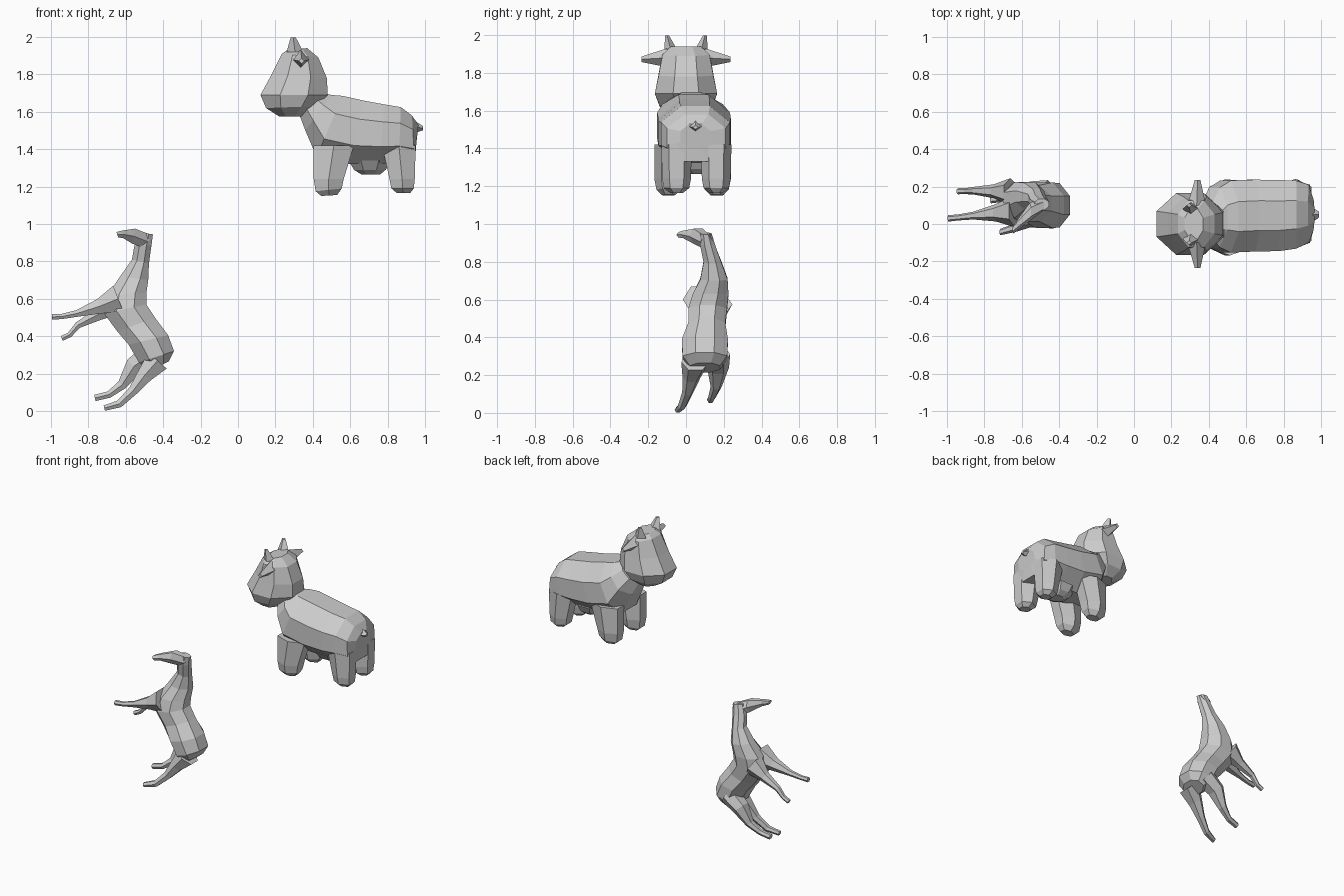
import bpy, bmesh, math
from mathutils import Vector


def loft(name, stations, sides=8):
    """Skin rings. Each station: x1, z1, x2, z2 (opposite edge points), y centre, y half-width."""
    bm = bmesh.new()
    k = 1 / math.cos(math.pi / sides)
    rings = []
    for x1, z1, x2, z2, y, w in stations:
        c = Vector(((x1 + x2) / 2, y, (z1 + z2) / 2))
        a = Vector(((x1 - x2) / 2, 0, (z1 - z2) / 2))
        ring = []
        for i in range(sides):
            t = 2 * math.pi * (i + 0.5) / sides
            ring.append(bm.verts.new(c + a * math.cos(t) * k + Vector((0, w * math.sin(t) * k, 0))))
        rings.append(ring)
    for r, s in zip(rings, rings[1:]):
        for i in range(sides):
            j = (i + 1) % sides
            bm.faces.new((r[i], r[j], s[j], s[i]))
    bm.faces.new(rings[0])
    bm.faces.new(rings[-1])
    bmesh.ops.recalc_face_normals(bm, faces=bm.faces)
    me = bpy.data.meshes.new(name)
    bm.to_mesh(me)
    bm.free()
    ob = bpy.data.objects.new(name, me)
    bpy.context.collection.objects.link(ob)
    return ob


def limb(name, pts, sides=6):
    """Tapered limb through points x, y, z, radius."""
    st = []
    for i, (x, y, z, r) in enumerate(pts):
        p, q = pts[max(i - 1, 0)], pts[min(i + 1, len(pts) - 1)]
        t = Vector((q[0] - p[0], q[2] - p[2])).normalized()
        nx, nz = -t.y * r, t.x * r
        st.append((x + nx, z + nz, x - nx, z - nz, y, r))
    return loft(name, st, sides)


def spike(name, base, tip, ax, az):
    """Pointed part leaving a base point sideways or upward."""
    bm = bmesh.new()
    b, t = Vector(base), Vector(tip)
    ring = [bm.verts.new(b + o) for o in (ax, az, -ax, -az)]
    top = [bm.verts.new(t + o * 0.3) for o in (ax, az, -ax, -az)]
    for i in range(4):
        j = (i + 1) % 4
        bm.faces.new((ring[i], ring[j], top[j], top[i]))
    bm.faces.new(ring)
    bm.faces.new(top)
    bmesh.ops.recalc_face_normals(bm, faces=bm.faces)
    me = bpy.data.meshes.new(name)
    bm.to_mesh(me)
    bm.free()
    bpy.context.collection.objects.link(bpy.data.objects.new(name, me))


# Cow: body
loft("cow_body", [
    (.46, 1.70, .33, 1.58, .02, .10),
    (.50, 1.69, .36, 1.50, .035, .16),
    (.56, 1.685, .42, 1.36, .04, .193),
    (.67, 1.66, .60, 1.32, .045, .192),
    (.78, 1.64, .76, 1.32, .045, .19),
    (.87, 1.625, .86, 1.33, .05, .182),
    (.93, 1.58, .945, 1.33, .055, .155),
    (.965, 1.53, .95, 1.40, .05, .08)])
spike("cow_tail", (.94, .05, 1.52), (.99, .05, 1.512), Vector((0, .05, 0)), Vector((0, 0, .035)))

# Cow: head
loft("cow_head", [
    (.27, 1.935, .37, 1.94, 0, .08),
    (.235, 1.91, .43, 1.89, 0, .125),
    (.18, 1.80, .475, 1.78, 0, .145),
    (.12, 1.69, .48, 1.69, 0, .165),
    (.15, 1.62, .42, 1.63, 0, .14),
    (.22, 1.575, .34, 1.575, 0, .08)])
for s, side in ((-1, "right"), (1, "left")):
    spike(f"cow_ear_{side}", (.335, s * .10, 1.88), (.34, s * .235, 1.872),
          Vector((.05, 0, 0)), Vector((0, 0, .05)))
    spike(f"cow_horn_{side}", (.305, s * .08, 1.92), (.295, s * .10, 1.998),
          Vector((.045, 0, 0)), Vector((0, .035, 0)))
    # Cow: legs
    y = .035 + s * .128
    loft(f"cow_front_leg_{side}", [
        (.405, 1.42, .62, 1.42, y, .065),
        (.405, 1.24, .565, 1.24, y, .065),
        (.415, 1.175, .555, 1.19, y, .055),
        (.445, 1.15, .53, 1.155, y, .03)], 6)
    y = .055 + s * .105
    loft(f"cow_hind_leg_{side}", [
        (.77, 1.42, .95, 1.42, y, .07),
        (.81, 1.24, .945, 1.24, y, .066),
        (.82, 1.19, .94, 1.19, y, .058),
        (.85, 1.165, .92, 1.165, y, .03)], 6)
loft("cow_udder", [
    (.59, 1.34, .82, 1.34, .05, .11),
    (.62, 1.29, .79, 1.29, .055, .08),
    (.66, 1.265, .76, 1.265, .06, .04)])

# Horse: trunk and neck
loft("horse_body", [
    (-.37, .265, -.47, .215, .10, .08),
    (-.342, .32, -.53, .26, .10, .118),
    (-.374, .406, -.585, .355, .10, .122),
    (-.444, .50, -.645, .425, .11, .098),
    (-.49, .57, -.715, .52, .115, .102),
    (-.49, .63, -.695, .625, .13, .095),
    (-.48, .70, -.63, .72, .148, .072),
    (-.476, .79, -.567, .81, .14, .047),
    (-.462, .89, -.555, .88, .115, .04),
    (-.455, .945, -.53, .955, .105, .03)])
# Horse: head
loft("horse_head", [
    (-.46, .94, -.50, .87, .11, .03),
    (-.55, .975, -.565, .895, .065, .042),
    (-.62, .965, -.615, .925, .00, .026),
    (-.65, .957, -.64, .928, -.03, .018)], 6)

# Horse: legs
limb("horse_front_leg_right", [
    (-.64, .07, .60, .075), (-.74, .06, .56, .04), (-.86, .045, .522, .018),
    (-.94, .035, .506, .014), (-.995, .03, .503, .015)])
limb("horse_front_leg_left", [
    (-.66, .17, .575, .065), (-.75, .175, .515, .032), (-.855, .178, .46, .018),
    (-.90, .176, .408, .014), (-.942, .175, .388, .014)])
limb("horse_hind_leg_left", [
    (-.46, .165, .31, .06), (-.555, .17, .24, .05), (-.62, .16, .14, .026),
    (-.69, .14, .088, .018), (-.765, .13, .07, .017)])
limb("horse_hind_leg_right", [
    (-.43, .05, .27, .065), (-.50, .03, .19, .042), (-.56, .01, .11, .026),
    (-.635, -.02, .038, .02), (-.715, -.043, .016, .015)])
